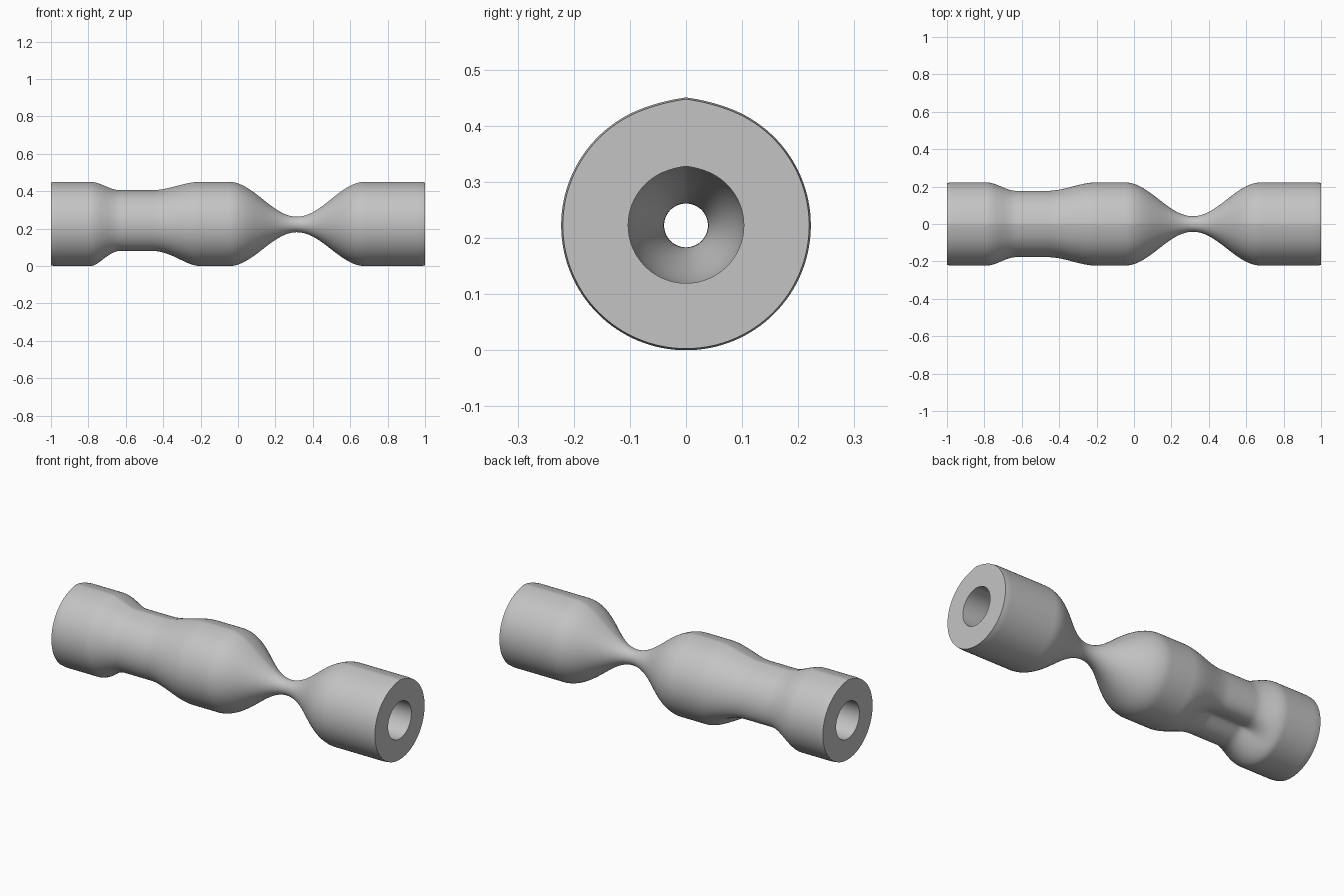
import bpy, bmesh, math

cube = bpy.data.objects.get("Cube")
if cube:
    bpy.data.objects.remove(cube, do_unlink=True)

SEGMENTS, RINGS = 128, 160
AXIS_Z, OUTER, BORE = 0.2225, 0.2225, 0.103
NECK_X, NECK_OUTER, NECK_BORE = 0.315, 0.0415, 0.039


def smooth(a, b, x):
    t = min(1, max(0, (x - a) / (b - a)))
    return t * t * (3 - 2 * t)


def neck(x):
    """1 away from the narrow neck, 0 at its centre."""
    half = 0.365
    return 0.5 - 0.5 * math.cos(math.pi * min(1, abs(x - NECK_X) / half))


def waist(x):
    """Strength of the shallow waist, steep on one side."""
    return smooth(-0.79, -0.63, x) * (1 - smooth(-0.46, -0.2, x))


def dent(angle):
    """One-sided dent low on the back, with a sharper upper lip."""
    d = (angle + math.radians(62) + math.pi) % math.tau - math.pi
    return 0.075 * math.exp(-(d / (0.38 if d > 0 else 0.75)) ** 2 / 2 * 1.6)


def ridge(angle):
    """Small crease that runs along the top."""
    d = abs((angle - math.pi / 2 + math.pi) % math.tau - math.pi)
    return 0.0055 * max(0, 1 - d / 0.36) ** 2


def outer_radius(x, angle):
    rim = 0.003 * smooth(0.975, 1, abs(x))
    body = OUTER - rim + ridge(angle) - waist(x) * (0.045 + dent(angle))
    return NECK_OUTER + (body - NECK_OUTER) * neck(x)


def bore_radius(x, angle):
    body = BORE + 0.4 * ridge(angle) - waist(x) * 0.5 * dent(angle)
    return NECK_BORE + (body - NECK_BORE) * neck(x)


def ring(bm, x, radius):
    verts = []
    for i in range(SEGMENTS):
        a = math.tau * i / SEGMENTS
        r = radius(x, a)
        verts.append(bm.verts.new((x, r * math.cos(a), AXIS_Z + r * math.sin(a))))
    return verts


# Tube wall: outside skin, then back along the bore
bm = bmesh.new()
stations = [-1 + 2 * i / RINGS for i in range(RINGS + 1)]
loops = [ring(bm, x, outer_radius) for x in stations]
loops += [ring(bm, x, bore_radius) for x in reversed(stations)]
for k, a in enumerate(loops):
    b = loops[(k + 1) % len(loops)]
    for i in range(SEGMENTS):
        j = (i + 1) % SEGMENTS
        bm.faces.new((a[i], a[j], b[j], b[i]))
bmesh.ops.recalc_face_normals(bm, faces=bm.faces)
mesh = bpy.data.meshes.new("pinched_tube")
bm.to_mesh(mesh)
bm.free()

# Grey finish
grey = bpy.data.materials.new("light_grey")
grey.use_nodes = True
colour = (0.55, 0.55, 0.55, 1)
grey.diffuse_color = colour
grey.node_tree.nodes["Principled BSDF"].inputs["Base Color"].default_value = colour
mesh.materials.append(grey)

tube = bpy.data.objects.new("pinched_tube", mesh)
bpy.context.collection.objects.link(tube)
bpy.ops.object.select_all(action="DESELECT")
tube.select_set(True)
bpy.context.view_layer.objects.active = tube
bpy.ops.object.shade_smooth_by_angle(angle=math.radians(30))
